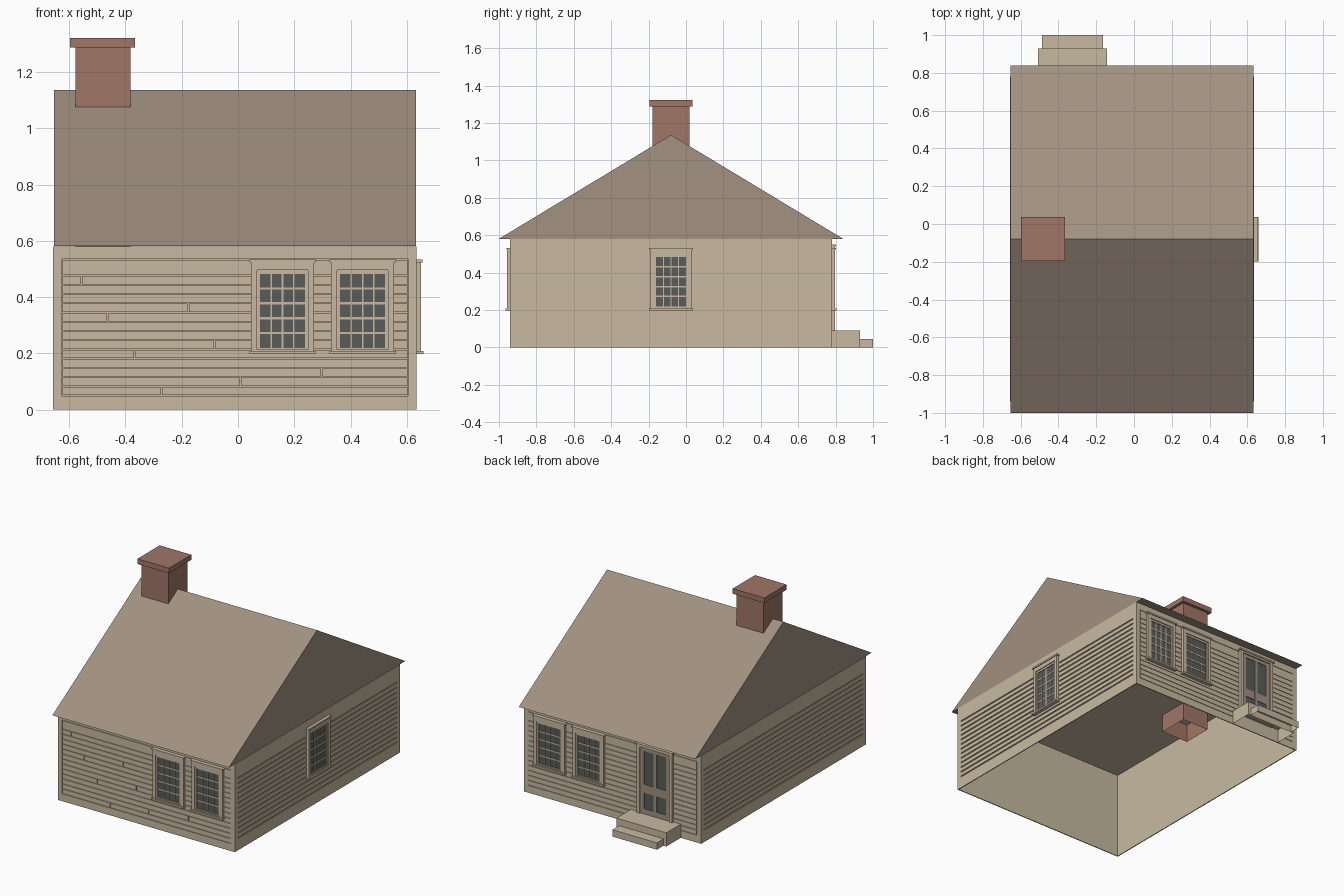
import bpy, bmesh
from math import radians
from mathutils import Matrix

cube = bpy.data.objects.get("Cube")
if cube:
    bpy.data.objects.remove(cube)


def material(name, r, g, b):
    m = bpy.data.materials.new(name)
    m.use_nodes = True
    m.diffuse_color = (r, g, b, 1)
    m.node_tree.nodes["Principled BSDF"].inputs["Base Color"].default_value = (r, g, b, 1)
    return m


BEIGE = material("beige paint", 0.58, 0.49, 0.36)
BROWN = material("brown shingle", 0.36, 0.285, 0.22)
BRICK = material("red brick", 0.35, 0.18, 0.135)
GLASS = material("dark glass", 0.10, 0.107, 0.103)


def finish(name, bm, mat, matrix=None):
    bmesh.ops.recalc_face_normals(bm, faces=bm.faces)
    mesh = bpy.data.meshes.new(name)
    bm.to_mesh(mesh)
    bm.free()
    mesh.materials.append(mat)
    obj = bpy.data.objects.new(name, mesh)
    if matrix:
        obj.matrix_world = matrix
    bpy.context.collection.objects.link(obj)
    return obj


def add_box(bm, x0, x1, y0, y1, z0, z1, open_bottom=False):
    m = Matrix.Translation(((x0 + x1) / 2, (y0 + y1) / 2, (z0 + z1) / 2))
    m = m @ Matrix.Diagonal((x1 - x0, y1 - y0, z1 - z0, 1))
    verts = bmesh.ops.create_cube(bm, size=1, matrix=m)["verts"]
    if open_bottom:
        faces = {f for v in verts for f in v.link_faces}
        bmesh.ops.delete(bm, geom=[min(faces, key=lambda f: f.calc_center_median().z)],
                         context="FACES_ONLY")


def boxes(name, mat, items, matrix=None, open_bottom=False):
    bm = bmesh.new()
    for item in items:
        add_box(bm, *item, open_bottom=open_bottom)
    return finish(name, bm, mat, matrix)


def on_wall(u0, u1, d0, d1, z0, z1):
    """Box given by place along the wall, distance out of it, and height."""
    return (u0, u1, -d1, -d0, z0, z1)


# Outer limits of the walls
X0, X1, Y0, Y1, TOP = -0.657, 0.635, -0.94, 0.78, 0.58
SKIN = 0.006
FRONT = Matrix.Translation((0, Y0 + SKIN, 0))
BACK = Matrix.Translation((0, Y1 - SKIN, 0)) @ Matrix.Rotation(radians(180), 4, "Z")
RIGHT = Matrix.Translation((X1 - SKIN, 0, 0)) @ Matrix.Rotation(radians(90), 4, "Z")
LEFT = Matrix.Translation((X0 + SKIN, 0, 0)) @ Matrix.Rotation(radians(-90), 4, "Z")

# Hollow wall core, open below
boxes("wall_core", BEIGE,
      [(X0 + SKIN, X1 - SKIN, Y0 + SKIN, Y1 - SKIN, 0, TOP - 0.005)], open_bottom=True)


def siding(name, matrix, u0, u1, edge, grooves, gap, end_gap, seams=()):
    """Framed clapboards with a groove at each given height."""
    a, b = u0 + edge, u1 - edge
    items = [on_wall(u0, a, 0, SKIN, 0, TOP), on_wall(b, u1, 0, SKIN, 0, TOP)]
    levels = [-gap / 2] + list(grooves) + [TOP + gap / 2]
    last = len(levels) - 2
    for i, (low, high) in enumerate(zip(levels, levels[1:])):
        e = 0 if i in (0, last) else end_gap
        cuts = [a + e] + [s for k, s in seams if k == i] + [b - e]
        for j, (p, q) in enumerate(zip(cuts, cuts[1:])):
            p += 0.005 if j else 0
            items.append(on_wall(p, q, 0, SKIN, low + gap / 2, high - gap / 2))
    boxes(name, BEIGE, items, matrix)


PITCH = 0.0328
long_grooves = [0.05 + PITCH * i for i in range(14)] + [0.534]
side_grooves = [0.08 + PITCH * i for i in range(13)]
front_seams = [(1, -0.275), (2, 0.005), (3, 0.295), (5, -0.37),
               (6, -0.085), (9, -0.465), (10, -0.18), (13, -0.56)]
siding("front_siding", FRONT, X0, X1, 0.03, long_grooves, 0.003, 0.003, front_seams)
siding("back_siding", BACK, -X1, -X0, 0.03, long_grooves, 0.003, 0.003)
siding("right_siding", RIGHT, Y0 + SKIN, Y1 - SKIN, 0.025, side_grooves, 0.008, 0)
siding("left_siding", LEFT, SKIN - Y1, -Y0 - SKIN, 0.025, side_grooves, 0.008, 0)


def ring(c, half_out, half_in, d, z_out, z_in):
    """Four bars around an opening."""
    (z0, z1), (w0, w1) = z_out, z_in
    return [on_wall(c - half_out, c - half_in, 0, d, z0, z1),
            on_wall(c + half_in, c + half_out, 0, d, z0, z1),
            on_wall(c - half_in, c + half_in, 0, d, z0, w0),
            on_wall(c - half_in, c + half_in, 0, d, w1, z1)]


def window(name, matrix, c):
    items = ring(c, 0.112, 0.091, 0.022, (0.208, 0.524), (0.213, 0.496))
    items += ring(c, 0.091, 0.08, 0.016, (0.213, 0.496), (0.22, 0.483))
    items.append(on_wall(c - 0.118, c + 0.118, 0, 0.027, 0.523, 0.533))
    items.append(on_wall(c - 0.118, c + 0.118, 0, 0.031, 0.197, 0.208))
    # Glazing bars, four panes by five
    for i in range(1, 4):
        u = c - 0.08 + 0.04 * i
        items.append(on_wall(u - 0.003, u + 0.003, 0, 0.014, 0.22, 0.483))
    for i in range(1, 5):
        z = 0.22 + 0.0526 * i
        items.append(on_wall(c - 0.08, c + 0.08, 0, 0.0135, z - 0.004, z + 0.004))
    boxes(name + "_frame", BEIGE, items, matrix)
    boxes(name + "_glass", GLASS, [on_wall(c - 0.08, c + 0.08, 0, 0.011, 0.22, 0.483)], matrix)


for i, x in enumerate((0.158, 0.443), 1):
    window(f"front_window_{i}", FRONT, x)
    window(f"back_window_{i}", BACK, -x)
window("right_window", RIGHT, -0.08)

# Back door with two tall and two short panes
DOOR = 0.325
boxes("door_casing", BEIGE,
      ring(DOOR, 0.13, 0.108, 0.022, (0.085, 0.55), (0.086, 0.528))
      + [on_wall(DOOR - 0.137, DOOR + 0.137, 0, 0.027, 0.54, 0.55)], BACK)
rails = ring(DOOR, 0.108, 0.08, 0.014, (0.086, 0.528), (0.125, 0.505))
rails += [on_wall(DOOR - 0.011, DOOR + 0.011, 0, 0.014, 0.125, 0.505),
          on_wall(DOOR - 0.08, DOOR + 0.08, 0, 0.0135, 0.23, 0.285)]
boxes("door_panel", BROWN, rails, BACK)
boxes("door_glass", GLASS, [on_wall(DOOR - 0.08, DOOR + 0.08, 0, 0.010, 0.125, 0.505)], BACK)

# Door steps, hollow below
boxes("door_steps", BEIGE, [(-0.508, -0.143, Y1, 0.93, 0, 0.09),
                            (-0.488, -0.163, 0.93, 1.0, 0, 0.045)], open_bottom=True)

# Gable roof
bm = bmesh.new()
profile = [(-1.0, 0.581), (0.84, 0.581), (-0.08, 1.136)]
gable = bm.faces.new([bm.verts.new((-0.655, y, z)) for y, z in profile])
out = bmesh.ops.extrude_face_region(bm, geom=[gable], use_keep_orig=True)["geom"]
bmesh.ops.translate(bm, vec=(1.288, 0, 0),
                    verts=[g for g in out if isinstance(g, bmesh.types.BMVert)])
finish("roof", bm, BROWN)

# Chimney running down through the ceiling, with a cap
boxes("chimney_stack", BRICK, [(-0.578, -0.383, -0.18, 0.018, 0.455, 1.3)], open_bottom=True)
boxes("chimney_cap", BRICK, [(-0.597, -0.366, -0.196, 0.036, 1.288, 1.322)])
